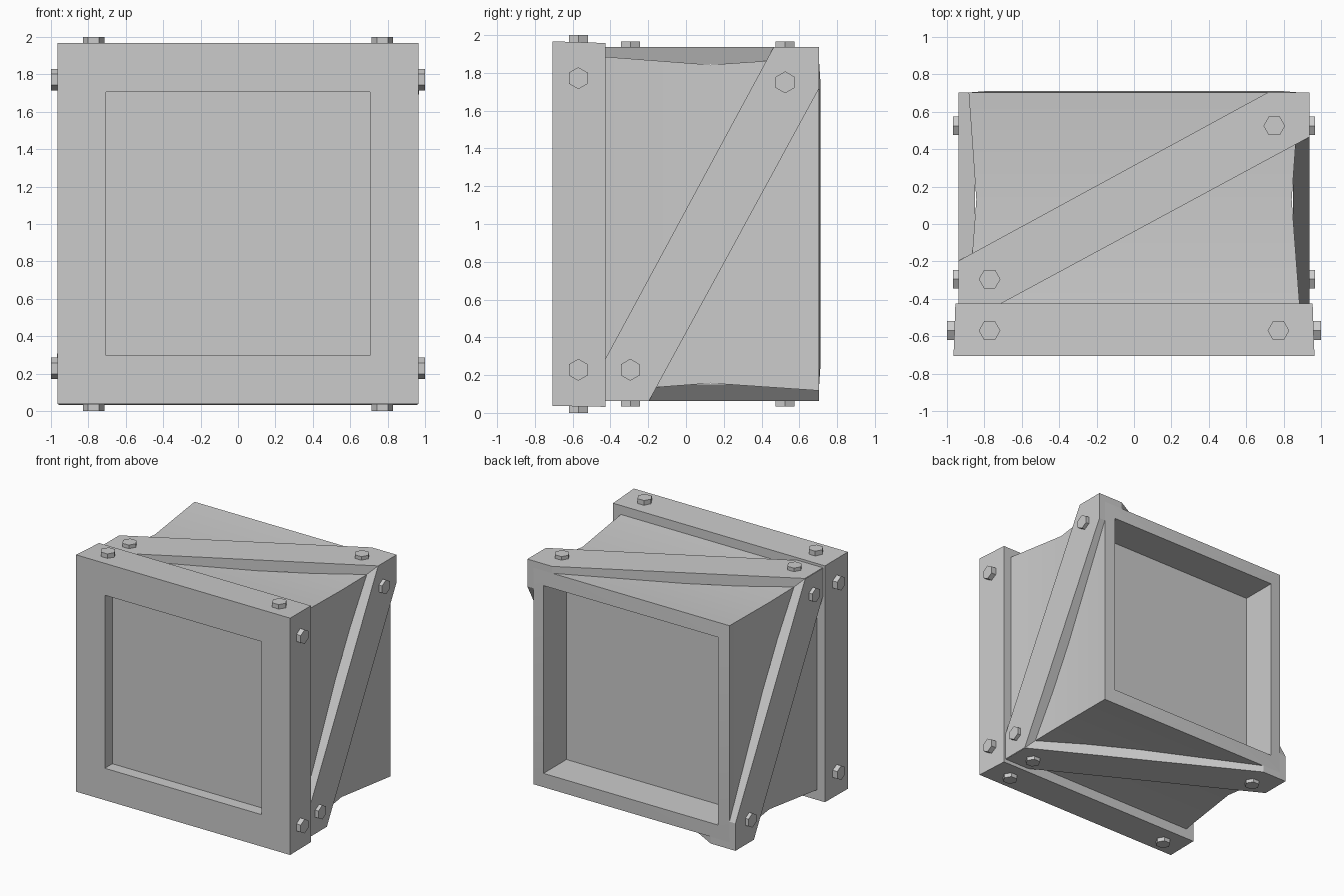
import bpy, bmesh, math
from mathutils import Vector

if "Cube" in bpy.data.objects:
    bpy.data.objects.remove(bpy.data.objects["Cube"])


def finish(name, bm, smooth=False):
    bmesh.ops.recalc_face_normals(bm, faces=bm.faces)
    me = bpy.data.meshes.new(name)
    bm.to_mesh(me)
    bm.free()
    ob = bpy.data.objects.new(name, me)
    bpy.context.collection.objects.link(ob)
    if smooth:
        bpy.ops.object.select_all(action='DESELECT')
        ob.select_set(True)
        bpy.context.view_layer.objects.active = ob
        bpy.ops.object.shade_smooth_by_angle(angle=math.radians(25))
    return ob


def square_loft(name, rings, smooth=False):
    """Loft rectangular rings (half width, half height, centre z, y), capped."""
    bm = bmesh.new()
    loops = [[bm.verts.new((sx * hx, y, zc + sz * hz))
              for sx, sz in ((-1, -1), (1, -1), (1, 1), (-1, 1))] for hx, hz, zc, y in rings]
    for a, b in zip(loops, loops[1:]):
        for i in range(4):
            j = (i + 1) % 4
            bm.faces.new((a[i], a[j], b[j], b[i]))
    bm.faces.new(loops[0])
    bm.faces.new(loops[-1])
    return finish(name, bm, smooth)


def prism(name, outline, o0, o1, place):
    """Extrude a (y, t) outline from distance o0 to o1 on one side."""
    bm = bmesh.new()
    a = [bm.verts.new(place(y, t, o0)) for y, t in outline]
    b = [bm.verts.new(place(y, t, o1)) for y, t in outline]
    n = len(a)
    for i in range(n):
        j = (i + 1) % n
        bm.faces.new((a[i], a[j], b[j], b[i]))
    bm.faces.new(a)
    bm.faces.new(b)
    return finish(name, bm)


def bolt(name, y, t, base, top, place):
    hexagon = [(y + 0.058 * math.sin(k * math.pi / 3),
                t + 0.058 * math.cos(k * math.pi / 3)) for k in range(6)]
    prism(name, hexagon, base - 0.012, top, place)


# Front frame with shallow square recess, leaning very slightly
square_loft("front_frame", [(0.705, 0.705, 1.002, -0.61), (0.705, 0.705, 1.002, -0.707),
                            (0.965, 0.965, 1.002, -0.707), (0.955, 0.963, 0.995, -0.425),
                            (0.85, 0.85, 1, -0.425)])

# Pinched body with rim and deep recess at the back
square_loft("body", [(0.885, 0.885, 1, -0.426), (0.843, 0.843, 1, 0.13), (0.884, 0.882, 1, 0.703),
                     (0.787, 0.765, 1, 0.711), (0.787, 0.765, 1, 0.415)], smooth=True)

# Each side: how (y, along, outward) maps to space
sides = {
    "right": lambda y, t, o: Vector((o, y, 1 + t)),
    "top": lambda y, t, o: Vector((t, y, 1 + o)),
    "left": lambda y, t, o: Vector((-o, y, 1 - t)),
    "bottom": lambda y, t, o: Vector((-t, y, 1 - o)),
}
brace = [(-0.425, -0.935), (-0.425, -0.71), (0.465, 0.938), (0.703, 0.938),
         (0.703, 0.715), (-0.195, -0.935)]

# Diagonal braces and hex bolts
for side, place in sides.items():
    prism(side + "_brace", brace, 0.85, 0.938, place)
    for i, (y, t) in enumerate(((-0.295, -0.772), (0.525, 0.75))):
        bolt(f"{side}_brace_bolt_{i}", y, t, 0.938, 0.967, place)
    for i, t in enumerate((-0.772, 0.772)):
        bolt(f"{side}_frame_bolt_{i}", -0.57, t, 0.96, 1.0, place)
